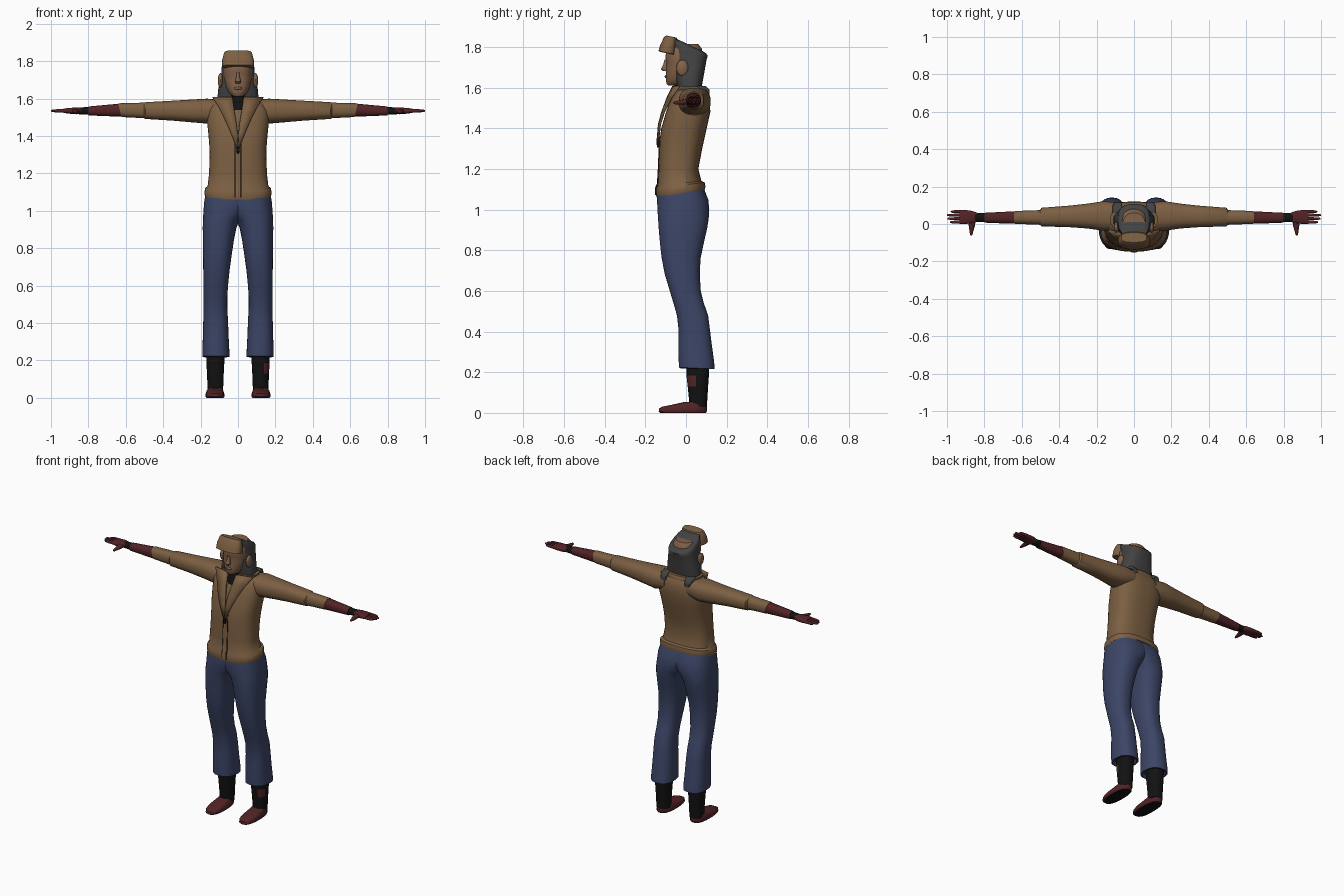
import bpy, bmesh, math

def material(name, rgb):
    m = bpy.data.materials.new(name)
    m.diffuse_color = (*rgb, 1)
    return m

BROWN = material("jacket brown", (0.20, 0.115, 0.055))
SKIN = material("skin", (0.23, 0.125, 0.068))
BLUE = material("trouser blue", (0.045, 0.060, 0.135))
RED = material("dark red leather", (0.085, 0.017, 0.019))
BLACK = material("black cloth", (0.006, 0.006, 0.006))
GREY = material("hat grey", (0.055, 0.055, 0.057))

PLACE = {'x': lambda t, a, b: (t, a, b),
         'y': lambda t, a, b: (a, t, b),
         'z': lambda t, a, b: (a, b, t)}

def finish(name, bm, mats, angle=45):
    bmesh.ops.recalc_face_normals(bm, faces=bm.faces)
    me = bpy.data.meshes.new(name)
    bm.to_mesh(me)
    bm.free()
    for m in mats:
        me.materials.append(m)
    ob = bpy.data.objects.new(name, me)
    bpy.context.collection.objects.link(ob)
    bpy.ops.object.select_all(action='DESELECT')
    ob.select_set(True)
    bpy.context.view_layer.objects.active = ob
    bpy.ops.object.shade_smooth_by_angle(angle=math.radians(angle))
    return ob

def loft(name, mats, axis, rings, side=1, n=2.4, seg=28, rule=None, angle=45):
    """Skin rounded rings: (position, a0, a1, b0, b1, optional tilt)."""
    bm = bmesh.new()
    loops = []
    for r in rings:
        t, a0, a1, b0, b1 = r[:5]
        tilt = r[5] if len(r) > 5 else 0
        loop = []
        for i in range(seg):
            th = 2 * math.pi * (i + 0.5) / seg
            c, s = math.cos(th), math.sin(th)
            u = math.copysign(abs(c) ** (2 / n), c) * (a1 - a0) / 2
            v = math.copysign(abs(s) ** (2 / n), s) * (b1 - b0) / 2
            x, y, z = PLACE[axis](t + tilt * v, (a0 + a1) / 2 + u, (b0 + b1) / 2 + v)
            loop.append(bm.verts.new((x * side, y, z)))
        loops.append(loop)
    for lo, hi in zip(loops, loops[1:]):
        for i in range(seg):
            j = (i + 1) % seg
            bm.faces.new((lo[i], lo[j], hi[j], hi[i]))
    bm.faces.new(loops[0])
    bm.faces.new(loops[-1])
    bmesh.ops.recalc_face_normals(bm, faces=bm.faces)
    if rule:
        bm.normal_update()
        for f in bm.faces:
            f.material_index = rule(f.calc_center_median(), f.normal)
    return finish(name, bm, mats, angle)

def blob(name, mat, loc, size):
    bm = bmesh.new()
    bmesh.ops.create_uvsphere(bm, u_segments=16, v_segments=10, radius=1)
    bmesh.ops.scale(bm, vec=size, verts=bm.verts)
    bmesh.ops.translate(bm, vec=loc, verts=bm.verts)
    return finish(name, bm, [mat])

# jacket body with a bulky hem
loft("jacket_body", [BROWN], 'z', [
    (1.085, -.160, .160, -.130, .080, .17), (1.080, -.176, .176, -.145, .094, .17),
    (1.095, -.180, .180, -.148, .096, .17), (1.120, -.176, .176, -.146, .092, .12),
    (1.130, -.163, .163, -.139, .076, .10), (1.200, -.155, .155, -.135, .061),
    (1.300, -.152, .152, -.132, .080), (1.350, -.154, .154, -.129, .091),
    (1.400, -.158, .158, -.122, .102), (1.480, -.166, .166, -.099, .120),
    (1.540, -.166, .166, -.076, .118), (1.580, -.145, .145, -.052, .106),
    (1.600, -.095, .095, -.030, .085)], n=2.6, seg=36)

# front fastening: placket, two seam lines and a zip puller
def front_strip(name, mat, x0, x1, out):
    loft(name, [mat], 'z', [
        (1.072, x0, x1, -.149 - out, -.13), (1.108, x0, x1, -.149 - out, -.13),
        (1.130, x0, x1, -.140 - out, -.12), (1.200, x0, x1, -.136 - out, -.12),
        (1.360, x0, x1, -.129 - out, -.11)], n=8, seg=12, angle=30)

front_strip("placket", BROWN, -.015, .015, .003)
front_strip("placket_seam_left", BLACK, .015, .018, .002)
front_strip("placket_seam_right", BLACK, -.018, -.015, .002)
loft("zip_puller", [BLACK], 'z', [(1.305, -.006, .006, -.143, -.13),
     (1.340, -.010, .010, -.146, -.125)], n=5, seg=12)

# collar and lapels
loft("collar", [BROWN], 'z', [
    (1.570, -.090, .090, -.055, .105), (1.592, -.125, .125, -.050, .105),
    (1.606, -.128, .128, -.046, .096), (1.604, -.080, .080, -.036, .075)], n=2.3)
LAPEL = [(1.607, .030, -.062, .137, -.034), (1.550, .022, -.090, .100, -.074),
         (1.480, .010, -.116, .066, -.110), (1.420, .003, -.132, .040, -.129),
         (1.340, .000, -.139, .008, -.138)]
for side, word in ((1, "left"), (-1, "right")):
    bm = bmesh.new()
    rows = [(bm.verts.new((side * xi, yi, z)), bm.verts.new((side * xo, yo, z)))
            for z, xi, yi, xo, yo in LAPEL]
    for p, q in zip(rows, rows[1:]):
        bm.faces.new((p[0], p[1], q[1], q[0]))
    ob = finish("lapel_" + word, bm, [BROWN])
    mod = ob.modifiers.new("thickness", 'SOLIDIFY')
    mod.thickness = .012
    mod.offset = 0

# neck and head
loft("neck_wrap", [BLACK], 'z', [(1.54, -.050, .050, -.080, .06),
     (1.59, -.045, .045, -.066, .07), (1.64, -.045, .045, -.055, .06)])
loft("face", [SKIN], 'z', [
    (1.610, -.022, .022, -.088, -.030), (1.618, -.036, .036, -.095, .000),
    (1.635, -.052, .052, -.099, .030), (1.665, -.066, .066, -.099, .060),
    (1.700, -.074, .074, -.097, .070), (1.725, -.077, .077, -.095, .075),
    (1.745, -.078, .078, -.101, .080), (1.790, -.076, .076, -.099, .080),
    (1.815, -.060, .060, -.080, .060)], n=2.3)
loft("nose", [SKIN], 'z', [(1.740, -.008, .008, -.106, -.085),
     (1.715, -.010, .010, -.112, -.085), (1.692, -.016, .016, -.124, -.085),
     (1.682, -.013, .013, -.115, -.085)], n=2, seg=12)
blob("lips", SKIN, (0, -.097, 1.655), (.022, .008, .008))

# fur hat: grey shell with ear flaps and brown turned-up brim
loft("hat_shell", [GREY], 'z', [
    (1.602, -.104, .104, -.035, .070), (1.607, -.110, .110, -.043, .078),
    (1.650, -.106, .106, -.053, .086), (1.690, -.098, .098, -.058, .093),
    (1.740, -.089, .089, -.059, .102), (1.770, -.087, .087, -.062, .107, -.15),
    (1.798, -.084, .084, -.075, .105, -.42), (1.810, -.076, .076, -.080, .098, -.45),
    (1.817, -.050, .050, -.060, .070, -.45)], n=2.7, seg=32)
loft("hat_brim", [BROWN], 'z', [
    (1.769, -.080, .080, -.128, -.050, -.2), (1.772, -.086, .086, -.136, -.048, -.2),
    (1.805, -.085, .085, -.126, -.046, -.2), (1.843, -.075, .075, -.108, -.042, -.2),
    (1.852, -.068, .068, -.098, -.046, -.2)], n=2.7)

for side, word in ((1, "left"), (-1, "right")):
    blob("ear_pad_" + word, SKIN, (side * .094, -.018, 1.697), (.014, .030, .040))
    # grey tabs on the back of the shoulders
    loft("shoulder_tab_" + word, [GREY], 'y', [
        (.060, .065, .115, 1.592, 1.611), (.098, .065, .115, 1.585, 1.609),
        (.116, .068, .105, 1.558, 1.590)], side, n=4, seg=16)

    # arm, from shoulder to wrist
    loft("upper_sleeve_" + word, [BROWN], 'x', [
        (.080, -.035, .115, 1.485, 1.592), (.165, -.036, .122, 1.466, 1.600),
        (.250, -.024, .109, 1.473, 1.595), (.350, -.017, .098, 1.482, 1.589),
        (.495, -.013, .087, 1.491, 1.581), (.502, -.005, .076, 1.497, 1.577)], side)
    loft("lower_sleeve_" + word, [BROWN], 'x', [
        (.490, -.005, .075, 1.494, 1.579), (.560, -.002, .072, 1.498, 1.577),
        (.632, .000, .070, 1.501, 1.575, .25)], side)
    loft("glove_cuff_" + word, [RED], 'x', [
        (.615, .001, .069, 1.502, 1.574, .25), (.700, .003, .065, 1.506, 1.567),
        (.800, .007, .060, 1.510, 1.558)], side)
    loft("wrist_band_" + word, [BLACK], 'x', [
        (.790, .010, .058, 1.513, 1.555), (.850, .011, .060, 1.516, 1.553)], side)

    # gloved hand
    loft("palm_" + word, [RED], 'x', [
        (.838, .012, .060, 1.519, 1.551), (.865, .004, .070, 1.516, 1.553),
        (.900, .000, .075, 1.519, 1.550), (.932, .001, .075, 1.523, 1.547)], side, n=2.8)
    for k, tip in enumerate((.985, .998, 1.0, .980)):
        y = .010 + .0187 * k
        loft("finger_%d_%s" % (k + 1, word), [RED], 'x', [
            (.915, y - .009, y + .009, 1.525, 1.546), (.960, y - .008, y + .008, 1.525, 1.544),
            (tip - .006, y - .006, y + .006, 1.528, 1.541),
            (tip, y - .003, y + .003, 1.531, 1.538)], side, n=2, seg=10)
    loft("thumb_" + word, [RED], 'y', [
        (.025, .845, .890, 1.518, 1.548), (-.010, .850, .884, 1.517, 1.543),
        (-.040, .859, .880, 1.517, 1.537), (-.058, .864, .876, 1.519, 1.533),
        (-.062, .867, .873, 1.522, 1.529)], side, n=2, seg=12)

    # baggy trouser leg
    loft("trouser_leg_" + word, [BLUE], 'z', [
        (.240, .065, .172, -.015, .120), (.218, .055, .182, -.026, .130),
        (.220, .045, .191, -.035, .141, -.05), (.250, .046, .191, -.036, .139),
        (.330, .050, .188, -.038, .128), (.410, .053, .186, -.037, .118),
        (.480, .057, .185, -.045, .109), (.540, .057, .185, -.062, .088),
        (.600, .053, .185, -.080, .073), (.680, .045, .186, -.104, .068),
        (.760, .034, .187, -.120, .072), (.840, .022, .188, -.129, .089),
        (.910, .008, .189, -.135, .105), (.955, -.012, .188, -.138, .112),
        (1.00, -.060, .185, -.141, .115), (1.05, -.085, .181, -.143, .110),
        (1.10, -.095, .172, -.138, .090)], side, n=2.4, seg=32)

    # boot shaft, with one red patch on the left
    loft("boot_shaft_" + word, [BLACK, RED], 'z', [
        (.260, .072, .170, .000, .115), (.185, .073, .169, .002, .113),
        (.130, .076, .166, .008, .109), (.030, .080, .162, .018, .103)], side,
        rule=lambda c, nrm: int(.14 < c.x and c.y < .045 and .13 < c.z < .18))
    # shoe with a black sole
    loft("shoe_" + word, [RED, BLACK], 'z', [
        (.000, .078, .168, -.128, .098), (.006, .073, .173, -.135, .103),
        (.022, .073, .173, -.133, .103), (.036, .078, .168, -.118, .102, .05),
        (.044, .083, .163, -.085, .101, .08), (.056, .088, .156, -.010, .100, .05)],
        side, n=2.5, rule=lambda c, nrm: int(nrm.z < -.9))
